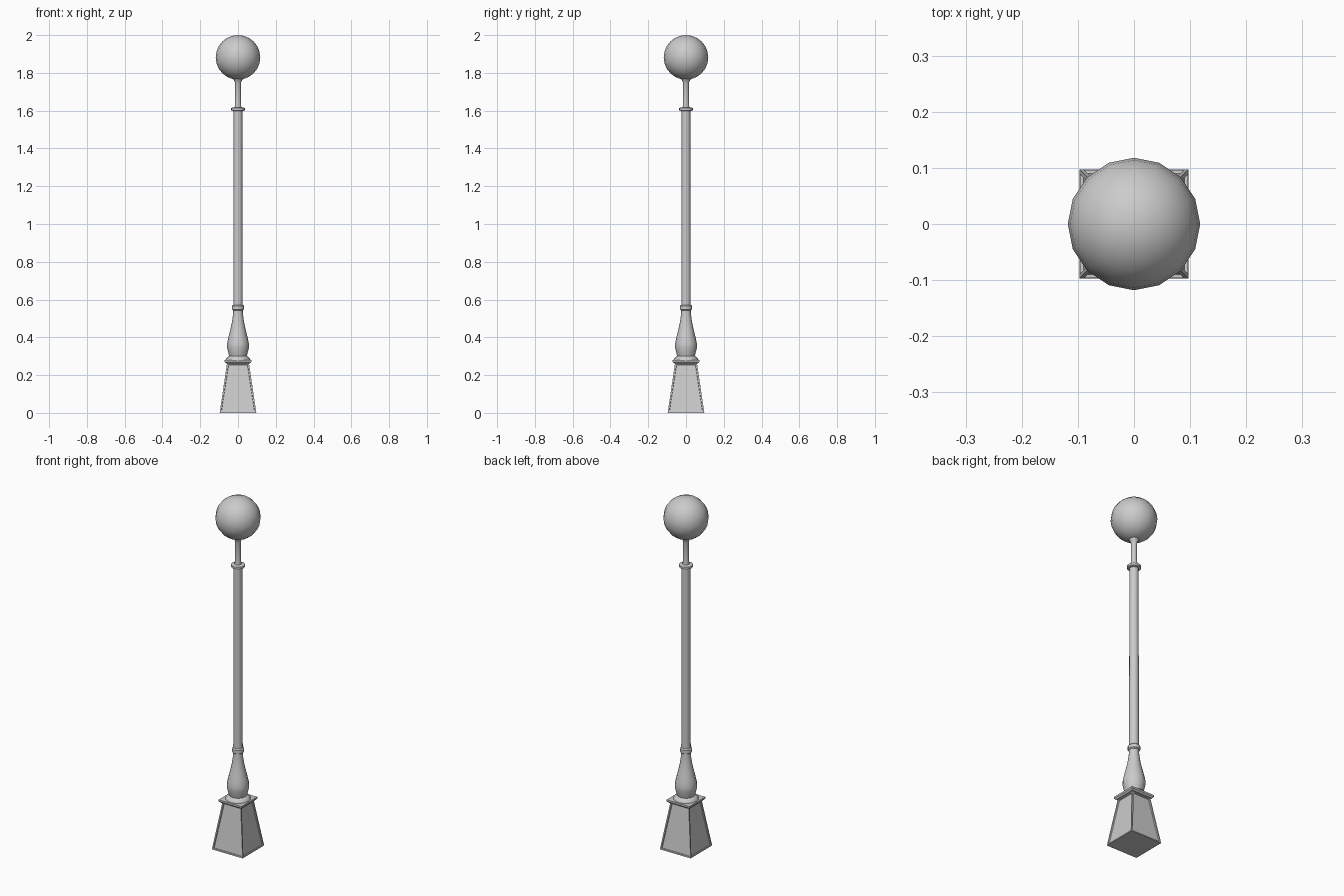
import bpy, bmesh, math
from mathutils import Vector

cube = bpy.data.objects.get("Cube")
if cube:
    bpy.data.objects.remove(cube)

grey = bpy.data.materials.new("light grey")
grey.use_nodes = True
grey.diffuse_color = (0.6, 0.6, 0.6, 1)
grey.node_tree.nodes["Principled BSDF"].inputs["Base Color"].default_value = (0.6, 0.6, 0.6, 1)


def finish(bm, name, smooth=None):
    bmesh.ops.recalc_face_normals(bm, faces=bm.faces)
    mesh = bpy.data.meshes.new(name)
    bm.to_mesh(mesh)
    bm.free()
    mesh.materials.append(grey)
    obj = bpy.data.objects.new(name, mesh)
    bpy.context.collection.objects.link(obj)
    if smooth:
        bpy.ops.object.select_all(action='DESELECT')
        obj.select_set(True)
        bpy.context.view_layer.objects.active = obj
        bpy.ops.object.shade_smooth_by_angle(angle=math.radians(smooth))
    return obj


def lathe(name, profile, sides=16):
    """Closed turned part from (radius, height) pairs."""
    bm = bmesh.new()
    rings = [[bm.verts.new((r * math.cos(math.tau * i / sides),
                            r * math.sin(math.tau * i / sides), z))
              for i in range(sides)] for r, z in profile]
    for low, high in zip(rings, rings[1:]):
        for i in range(sides):
            j = (i + 1) % sides
            bm.faces.new((low[i], low[j], high[j], high[i]))
    bm.faces.new(rings[0])
    bm.faces.new(rings[-1])
    return finish(bm, name, 40)


def frustum(bm, bottom, top, z0, z1):
    """Square tapered block given by half widths."""
    geo = bmesh.ops.create_cube(bm, size=2)
    for v in geo["verts"]:
        half, z = (top, z1) if v.co.z > 0 else (bottom, z0)
        v.co = Vector((v.co.x * half, v.co.y * half, z))


# Tapered pedestal with a sunken panel on each side
bm = bmesh.new()
frustum(bm, 0.097, 0.058, 0, 0.265)
bm.normal_update()
sides = [f for f in bm.faces if abs(f.normal.z) < 0.5]
bmesh.ops.inset_individual(bm, faces=sides, thickness=0.011)
bmesh.ops.inset_individual(bm, faces=sides, thickness=0.002, depth=-0.006)
finish(bm, "pedestal")

# Square cap over the pedestal
bm = bmesh.new()
frustum(bm, 0.064, 0.072, 0.262, 0.270)
frustum(bm, 0.072, 0.072, 0.270, 0.280)
bmesh.ops.remove_doubles(bm, verts=bm.verts, dist=0.0001)
inner = [f for f in bm.faces if all(abs(v.co.z - 0.27) < 0.001 for v in f.verts)]
bmesh.ops.delete(bm, geom=inner, context='FACES_ONLY')
finish(bm, "pedestal_cap")

# Turned parts of the post
lathe("foot_ring", [(0.066, 0.278), (0.064, 0.287), (0.056, 0.295), (0.046, 0.302)])
lathe("vase", [(0.046, 0.298), (0.052, 0.32), (0.058, 0.345), (0.058, 0.365),
               (0.052, 0.395), (0.042, 0.435), (0.033, 0.475),
               (0.027, 0.515), (0.025, 0.55)])
lathe("lower_collar", [(0.026, 0.543), (0.032, 0.548), (0.032, 0.566), (0.026, 0.572)])
lathe("shaft", [(0.025, 0.55), (0.023, 1.605)])
lathe("upper_collar", [(0.026, 1.598), (0.036, 1.602), (0.036, 1.614), (0.026, 1.618)])
lathe("neck", [(0.018, 1.61), (0.015, 1.66), (0.015, 1.745),
               (0.019, 1.757), (0.028, 1.77), (0.032, 1.785)])

# Lamp globe
bm = bmesh.new()
bmesh.ops.create_uvsphere(bm, u_segments=16, v_segments=12, radius=0.118)
bmesh.ops.translate(bm, vec=(0, 0, 1.882), verts=bm.verts)
finish(bm, "globe", 60)
